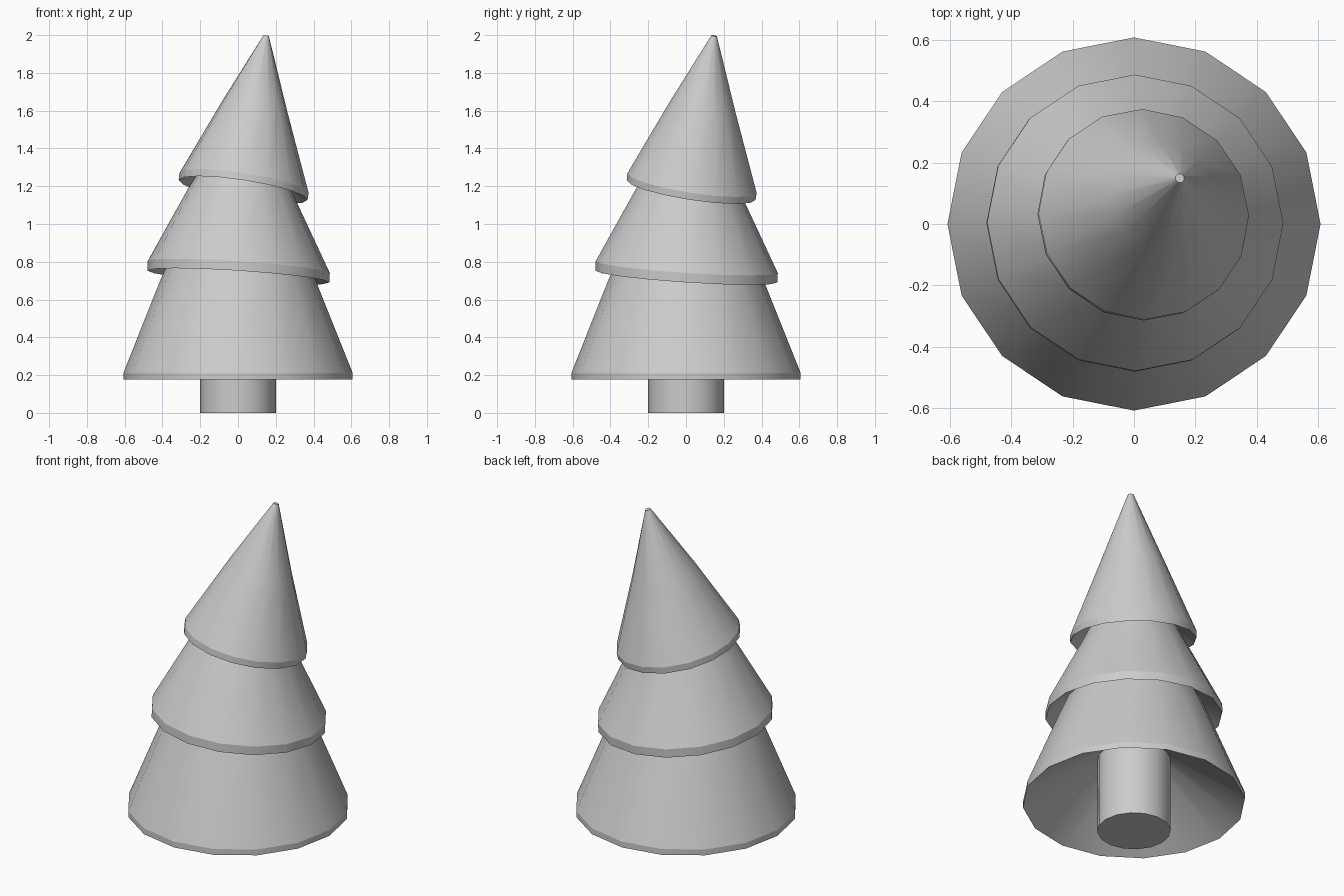
import bpy, bmesh, math
from mathutils import Matrix, Vector

if "Cube" in bpy.data.objects:
    bpy.data.objects.remove(bpy.data.objects["Cube"])

SIDES = 16


def lofted(name, rings, sharp=()):
    """Loft rings of (centre shift along x and y, height, lean slope, radius)."""
    bm = bmesh.new()
    loops = []
    for c, z, lean, r in rings:
        tilt = Matrix.Rotation(math.atan(lean * math.sqrt(2)), 3, Vector((-1, 1, 0)))
        loop = []
        for i in range(SIDES):
            a = 2 * math.pi * i / SIDES
            p = tilt @ Vector((r * math.cos(a), r * math.sin(a), 0))
            loop.append(bm.verts.new(p + Vector((c, c, z))))
        loops.append(loop)
    for lo, hi in zip(loops, loops[1:]):
        for i in range(SIDES):
            j = (i + 1) % SIDES
            bm.faces.new((lo[i], lo[j], hi[j], hi[i])).smooth = True
    # flat caps and crisp rim edges
    bm.faces.new(loops[-1])
    bm.faces.new(loops[0][::-1])
    for k in list(sharp) + [0, len(loops) - 1]:
        for i in range(SIDES):
            edge = bm.edges.get((loops[k][i], loops[k][(i + 1) % SIDES]))
            edge.smooth = False
    mesh = bpy.data.meshes.new(name)
    bm.to_mesh(mesh)
    bm.free()
    obj = bpy.data.objects.new(name, mesh)
    bpy.context.collection.objects.link(obj)
    return obj


# Trunk
lofted("trunk", [(0, 0, 0, 0.2), (0, 0.5, 0, 0.2)])

# Foliage tiers: recessed conical underside, rim band, then the sloping side;
# each tier leans further than the one below
lofted("lower_tier", [(0, 0.46, 0, 0.18),
                      (0, 0.177, 0, 0.607), (0, 0.212, 0, 0.607),
                      (0.003, 0.70, 0.02, 0.412), (0.01, 0.82, 0.05, 0.36)], sharp=[1, 2])
lofted("middle_tier", [(0.015, 0.85, 0.065, 0.30),
                       (0.002, 0.722, 0.065, 0.483), (0.004, 0.772, 0.065, 0.483),
                       (0.02, 1.17, 0.10, 0.280), (0.035, 1.27, 0.13, 0.228)], sharp=[1, 2])
lofted("upper_tier", [(0.05, 1.31, 0.15, 0.15),
                      (0.027, 1.18, 0.155, 0.345), (0.032, 1.217, 0.155, 0.346),
                      (0.09, 1.62, 0.19, 0.176), (0.149, 1.996, 0.20, 0.015)], sharp=[1, 2])
